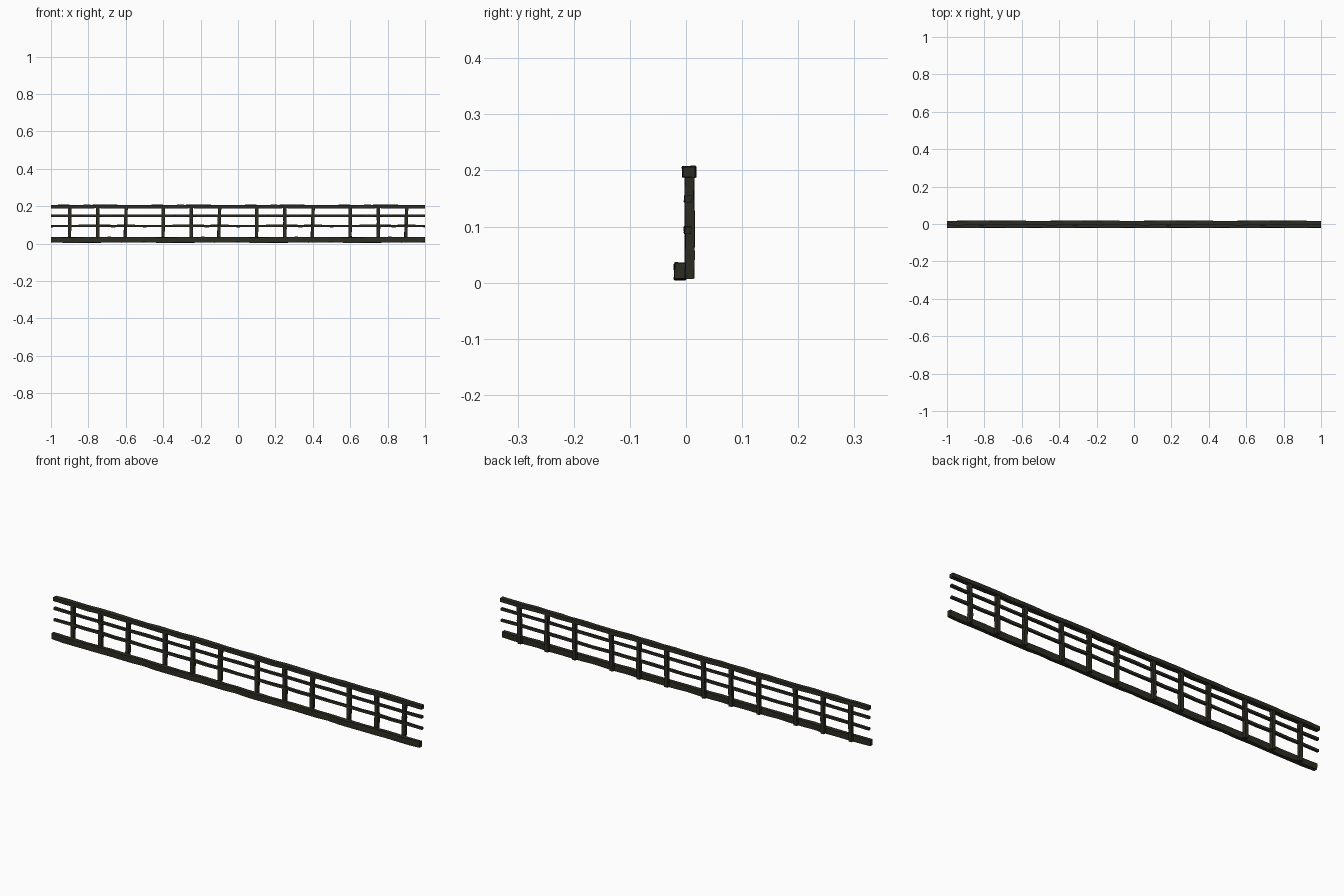
import bpy, bmesh, random
from mathutils import Vector, Matrix

if "Cube" in bpy.data.objects:
    bpy.data.objects.remove(bpy.data.objects["Cube"])

random.seed(4)
wood = bpy.data.materials.new("dark_weathered_wood")
wood.diffuse_color = (0.026, 0.025, 0.016, 1)
wood.use_nodes = True
wood.node_tree.nodes["Principled BSDF"].inputs["Base Color"].default_value = wood.diffuse_color


def bar(name, start, end, width, depth, steps, wobble, twist, closed_loop):
    """Rough-hewn four-sided bar; closed_loop makes its two ends match for tiling."""
    start, end = Vector(start), Vector(end)
    axis = (end - start).normalized()
    side = Vector((0, 1, 0))
    up = axis.cross(side)
    bm = bmesh.new()
    rings, first = [], None
    for i in range(steps + 1):
        r = (random.uniform(-wobble, wobble), random.uniform(-wobble, wobble),
             random.uniform(-twist, twist), random.uniform(0.93, 1.05))
        if i == 0:
            first = r
        elif i == steps and closed_loop:
            r = first
        centre = start.lerp(end, i / steps) + side * r[0] + up * r[1]
        rot = Matrix.Rotation(r[2], 3, axis)
        ring = []
        for a, b in ((-1, -1), (1, -1), (1, 1), (-1, 1)):
            offset = side * (a * width / 2) + up * (b * depth / 2)
            ring.append(bm.verts.new(centre + rot @ offset * r[3]))
        rings.append(ring)
    for p, q in zip(rings, rings[1:]):
        for k in range(4):
            bm.faces.new((p[k], p[(k + 1) % 4], q[(k + 1) % 4], q[k]))
    bm.faces.new(rings[0][::-1])
    bm.faces.new(rings[-1])
    bmesh.ops.recalc_face_normals(bm, faces=bm.faces)
    me = bpy.data.meshes.new(name)
    bm.to_mesh(me)
    bm.free()
    me.materials.append(wood)
    return me


H = 0.25
parts = [
    # long horizontal pieces of one section
    bar("top_rail", (-H, 0.006, 0.198), (H, 0.006, 0.198), 0.023, 0.019, 8, 0.0013, 0.12, True),
    bar("upper_mid_rail", (-H, 0.003, 0.149), (H, 0.003, 0.149), 0.012, 0.012, 6, 0.001, 0.1, True),
    bar("lower_mid_rail", (-H, 0.003, 0.094), (H, 0.003, 0.094), 0.012, 0.012, 6, 0.001, 0.1, True),
    bar("bottom_beam", (-H, -0.0105, 0.020), (H, -0.0105, 0.020), 0.020, 0.030, 8, 0.0012, 0.08, True),
]
# three slightly crooked posts per section
for n, (x, lean) in enumerate(((-0.15, 0.0), (0.0, 0.0), (0.15, 0.004))):
    parts.append(bar(f"post_{n + 1}", (x - lean, 0.006, 0.007), (x + lean * 0.5, 0.006, 0.192),
                     0.017, 0.018, 5, 0.001, 0.06, False))

# four identical sections in a row
for s in range(4):
    for me in parts:
        ob = bpy.data.objects.new(f"{me.name}_section_{s + 1}", me)
        ob.location.x = -0.75 + 0.5 * s
        bpy.context.collection.objects.link(ob)
